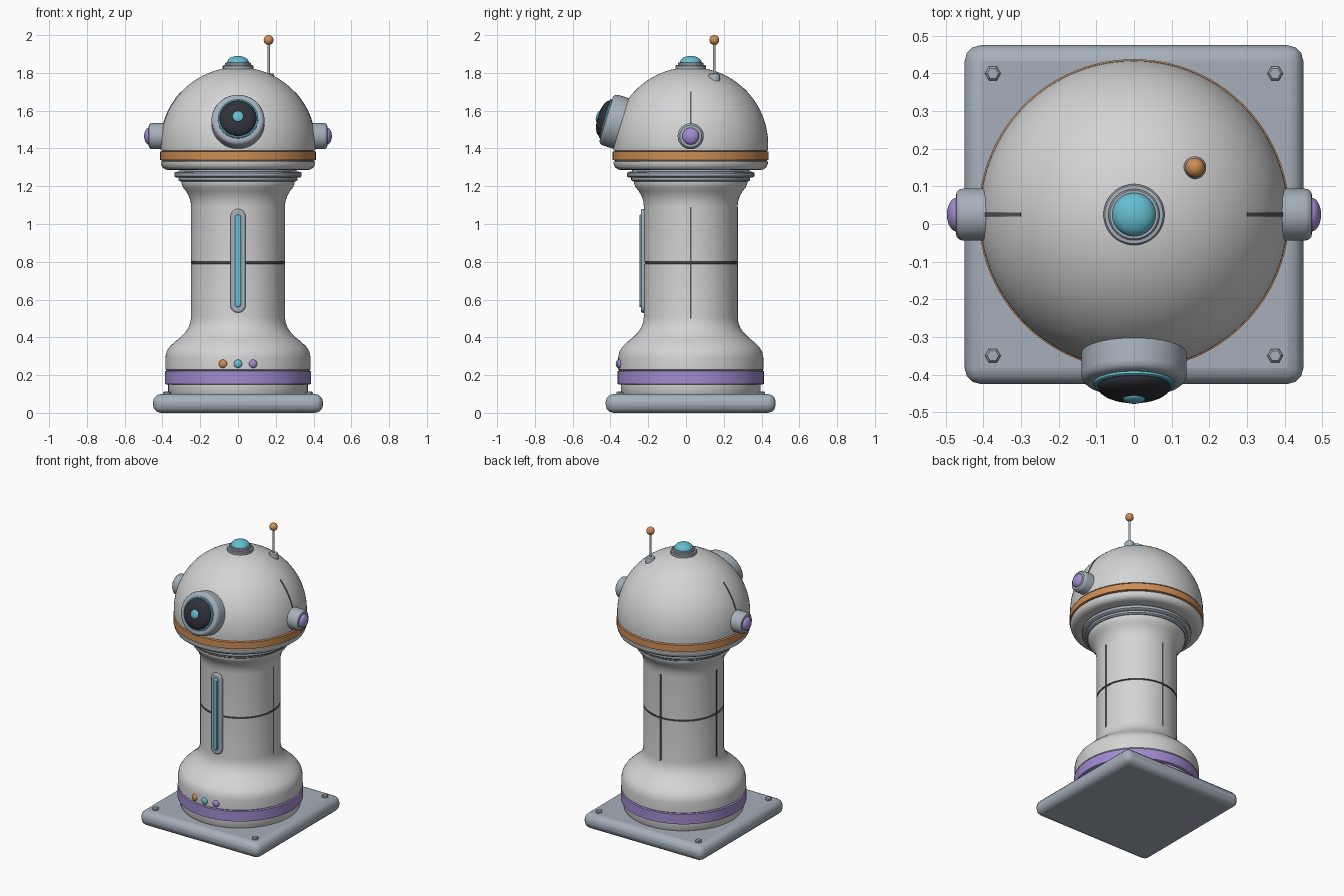
import bpy, bmesh, math
from mathutils import Vector, Matrix

if "Cube" in bpy.data.objects:
    bpy.data.objects.remove(bpy.data.objects["Cube"])

CY = 0.025                                   # y of the main axis
HEAD = Vector((0, CY, 1.42))                 # dome centre
R = 0.41                                     # dome radius


def mat(name, col):
    m = bpy.data.materials.new(name)
    m.diffuse_color = (*col, 1)
    m.use_nodes = True
    m.node_tree.nodes["Principled BSDF"].inputs["Base Color"].default_value = m.diffuse_color
    return m


WHITE = mat("shell_white", (0.66, 0.66, 0.67))
METAL = mat("metal_grey", (0.38, 0.43, 0.49))
SEAM = mat("seam_grey", (0.10, 0.10, 0.11))
DARK = mat("lens_dark", (0.03, 0.03, 0.04))
ORANGE = mat("orange", (0.62, 0.27, 0.09))
PURPLE = mat("purple", (0.36, 0.26, 0.63))
CYAN = mat("cyan", (0.13, 0.52, 0.64))


def finish(name, bm, m, bevel=0, segs=3, matrix=None):
    """Turn a bmesh into a named, smooth-shaded object."""
    bmesh.ops.recalc_face_normals(bm, faces=bm.faces)
    me = bpy.data.meshes.new(name)
    bm.to_mesh(me)
    bm.free()
    ob = bpy.data.objects.new(name, me)
    bpy.context.collection.objects.link(ob)
    me.materials.append(m)
    if matrix:
        ob.matrix_world = matrix
    bpy.ops.object.select_all(action='DESELECT')
    ob.select_set(True)
    bpy.context.view_layer.objects.active = ob
    if bevel:
        mod = ob.modifiers.new("bevel", 'BEVEL')
        mod.width, mod.segments, mod.limit_method = bevel, segs, 'ANGLE'
    bpy.ops.object.shade_smooth_by_angle(angle=math.radians(35))
    return ob


def lathe(name, profile, m, loc=(0, CY, 0), axis=(0, 0, 1), n=72):
    """Spin (radius, height) points round an axis; open ends are capped."""
    bm = bmesh.new()
    rings = []
    for r, z in [(0, profile[0][1])] + list(profile) + [(0, profile[-1][1])]:
        rings.append([bm.verts.new((r * math.cos(2 * math.pi * i / n), r * math.sin(2 * math.pi * i / n), z))
                      for i in range(n)])
    for a, b in zip(rings, rings[1:]):
        for i in range(n):
            j = (i + 1) % n
            bm.faces.new((a[i], a[j], b[j], b[i]))
    bmesh.ops.remove_doubles(bm, verts=bm.verts, dist=1e-5)
    rot = Vector(axis).to_track_quat('Z', 'Y').to_matrix().to_4x4()
    return finish(name, bm, m, matrix=Matrix.Translation(loc) @ rot)


def cap(r, h, z0=0.0, n=8):
    """Profile of a shallow dome of radius r and height h."""
    return [(r * math.cos(math.pi / 2 * i / n), z0 + h * math.sin(math.pi / 2 * i / n)) for i in range(n + 1)]


def box(name, size, loc, m, bevel=0, segs=3):
    bm = bmesh.new()
    bmesh.ops.create_cube(bm, size=1)
    bmesh.ops.scale(bm, vec=size, verts=bm.verts)
    return finish(name, bm, m, bevel, segs, Matrix.Translation(loc))


def capsule(name, half_w, z0, z1, y_front, y_back, m, bevel):
    """Upright rounded-end plate on the front."""
    bm = bmesh.new()
    pts = []
    for zc, start in ((z1 - half_w, 0), (z0 + half_w, math.pi)):
        for i in range(13):
            a = start + math.pi * i / 12
            pts.append((half_w * math.cos(a), y_front, zc + half_w * math.sin(a)))
    f = bm.faces.new([bm.verts.new(p) for p in pts])
    ext = bmesh.ops.extrude_face_region(bm, geom=[f])
    vs = [g for g in ext['geom'] if isinstance(g, bmesh.types.BMVert)]
    bmesh.ops.translate(bm, vec=(0, y_back - y_front, 0), verts=vs)
    return finish(name, bm, m, bevel, 2)


# Base plate and corner bolts
box("base_plate", (0.9, 0.9, 0.1), (0, CY, 0.05), METAL, 0.042, 3)
for sx in (-1, 1):
    for sy in (-1, 1):
        lathe("base_bolt", [(0.021, 0.09), (0.021, 0.108), (0.015, 0.114)], METAL,
              (sx * 0.375, CY + sy * 0.375, 0), n=6)

# Body: foot, column with seam groove, and flared neck
body = lathe("body_column", [
    (0.36, 0.09), (0.37, 0.105), (0.37, 0.15), (0.378, 0.155), (0.378, 0.225), (0.384, 0.23), (0.384, 0.295),
    (0.378, 0.325), (0.362, 0.35), (0.335, 0.376), (0.305, 0.40), (0.28, 0.425), (0.262, 0.452), (0.252, 0.48),
    (0.248, 0.51), (0.248, 0.789), (0.242, 0.7905), (0.242, 0.7995), (0.248, 0.801), (0.248, 1.09),
    (0.251, 1.12), (0.261, 1.15), (0.276, 1.175), (0.292, 1.195), (0.30, 1.215), (0.30, 1.24)], WHITE)
body.data.materials.append(SEAM)
for p in body.data.polygons:
    if 0.788 < p.center.z < 0.802:
        p.material_index = 1
lathe("body_band", [(0.378, 0.15), (0.387, 0.154), (0.387, 0.221), (0.378, 0.225)], PURPLE)

# Vertical body seams on both sides and the back
for sx in (-1, 1):
    box("side_seam", (0.01, 0.01, 0.59), (sx * 0.245, CY, 0.795), SEAM)
box("back_seam", (0.01, 0.01, 0.59), (0, CY + 0.245, 0.795), SEAM)

# Front light strip
capsule("strip_frame", 0.04, 0.53, 1.08, -0.238, -0.20, METAL, 0.008)
capsule("strip_light", 0.016, 0.56, 1.05, -0.247, -0.22, CYAN, 0.006)

# Three front buttons
for x, m in ((-0.08, ORANGE), (0, CYAN), (0.08, PURPLE)):
    d = Vector((x, -math.sqrt(0.384 ** 2 - x * x), 0))
    lathe("button", [(0.022, -0.01)] + cap(0.022, 0.013), m, d + Vector((0, CY, 0.26)), d, 24)

# Neck collar
lathe("neck_collar", [(0.305, 1.225), (0.315, 1.232), (0.315, 1.245), (0.33, 1.247), (0.337, 1.253),
                      (0.337, 1.27), (0.33, 1.276), (0.31, 1.278), (0.31, 1.295)], METAL)

# Head dome with lower rim and orange band
a0 = math.asin(-0.03 / R)
arc = [(R * math.cos(a0 + (math.pi / 2 - a0) * i / 28), 1.42 + R * math.sin(a0 + (math.pi / 2 - a0) * i / 28))
       for i in range(29)]
lathe("head_dome", [(0.365, 1.285), (0.385, 1.289), (0.40, 1.30), (0.408, 1.318), (0.408, 1.33), (0.40, 1.333),
                    (0.40, 1.388)] + arc, WHITE, n=96)
lathe("head_band", [(0.40, 1.336), (0.413, 1.339), (0.413, 1.383), (0.40, 1.386)], ORANGE, n=96)

# Dome seams: thin arcs above the ears
for sx in (-1, 1):
    bm = bmesh.new()
    rows = []
    for i in range(13):
        a = math.radians(12 + 31 * i / 12)
        rows.append([bm.verts.new((sx * r * math.cos(a), y, r * math.sin(a)))
                     for r, y in ((R - 0.01, -0.005), (R + 0.002, -0.005), (R + 0.002, 0.005), (R - 0.01, 0.005))])
    for p, q in zip(rows, rows[1:]):
        for k in range(4):
            bm.faces.new((p[k], p[(k + 1) % 4], q[(k + 1) % 4], q[k]))
    bm.faces.new(rows[0])
    bm.faces.new(rows[-1])
    finish("dome_seam", bm, SEAM, matrix=Matrix.Translation(HEAD))

# Eye, tilted up along the dome normal
t = math.radians(17)
eye = Vector((0, -math.cos(t), math.sin(t)))
lathe("eye_housing", [(0.14, 0.33), (0.14, 0.445), (0.136, 0.458), (0.127, 0.466), (0.115, 0.468)], METAL, HEAD, eye)
lathe("eye_ring", [(0.108, 0.46), (0.108, 0.474), (0.104, 0.477), (0.097, 0.477)], CYAN, HEAD, eye)
lathe("eye_lens", [(0.098, 0.465)] + cap(0.098, 0.038, 0.476), DARK, HEAD, eye)
lathe("eye_pupil", [(0.03, 0.50)] + cap(0.03, 0.013, 0.51), CYAN, HEAD, eye, 32)

# Ears
for sx in (-1, 1):
    o = (0, CY, 1.465)
    lathe("ear_housing", [(0.069, 0.35), (0.069, 0.455), (0.066, 0.465), (0.058, 0.472), (0.048, 0.473)],
          METAL, o, (sx, 0, 0), 48)
    lathe("ear_light", [(0.045, 0.46)] + cap(0.045, 0.026, 0.471), PURPLE, o, (sx, 0, 0), 40)

# Top light
lathe("top_light_base", [(0.081, 1.80), (0.081, 1.836), (0.077, 1.841), (0.068, 1.842), (0.068, 1.852),
                         (0.064, 1.856)], METAL, n=48)
lathe("top_light", [(0.058, 1.845)] + cap(0.058, 0.036, 1.854), CYAN, n=48)

# Antenna
ax = (0.162, 0.15, 0)
lathe("antenna_base", [(0.03, 1.755), (0.03, 1.787), (0.026, 1.795), (0.018, 1.798)], METAL, ax, n=32)
lathe("antenna_rod", [(0.007, 1.78), (0.007, 1.97)], METAL, ax, n=16)
lathe("antenna_tip", [(0.026 * math.sin(math.pi * i / 16), 1.974 - 0.026 * math.cos(math.pi * i / 16))
                      for i in range(17)], ORANGE, ax, n=32)
